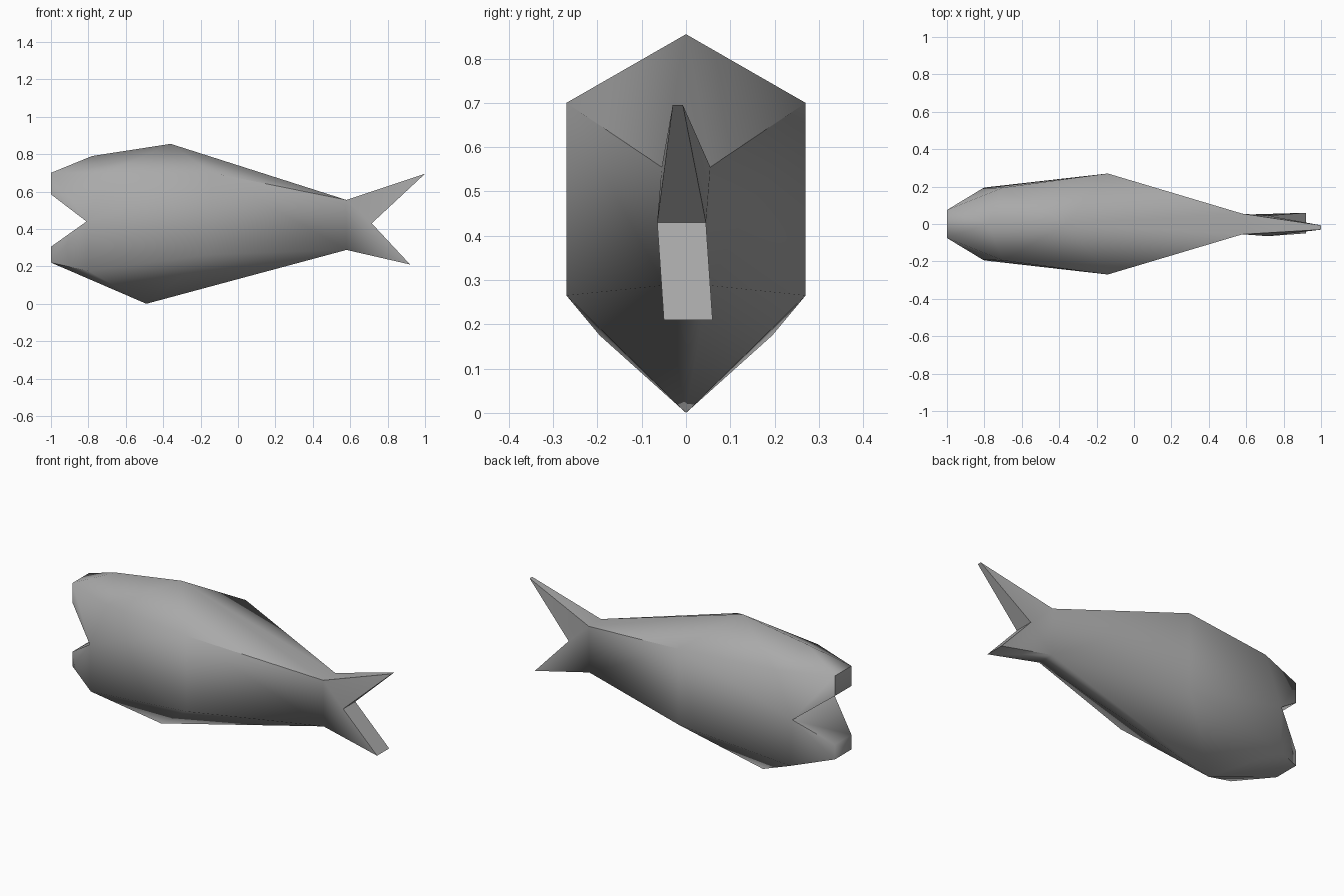
import bpy
import bmesh
from math import radians

default_cube = bpy.data.objects.get("Cube")
if default_cube:
    bpy.data.objects.remove(default_cube, do_unlink=True)

# One plain grey for the whole fish
grey = bpy.data.materials.new("plain_grey")
grey.use_nodes = True
grey.diffuse_color = (0.4, 0.4, 0.4, 1)
grey.node_tree.nodes["Principled BSDF"].inputs["Base Color"].default_value = grey.diffuse_color

bm = bmesh.new()
left, right = {}, {}


def paired(name, x, z, y_left, y_right=None):
    """Add one corner on each flank, mirrored unless both widths are given."""
    y_right = -y_left if y_right is None else y_right
    left[name] = bm.verts.new((x, y_left, z))
    right[name] = bm.verts.new((x, y_right, z))


def ridge(name, x, z):
    """Add a single corner on the centre line, shared by both flanks."""
    left[name] = right[name] = bm.verts.new((x, 0, z))


def flank(*names):
    """Add the same face on both flanks."""
    for side in (left, right):
        bm.faces.new([side[name] for name in names])


def bridge(*names):
    """Join the flanks with a strip running along the named corners."""
    for a, b in zip(names, names[1:]):
        corners = [left[a], left[b], right[b], right[a]]
        bm.faces.new(list(dict.fromkeys(corners)))


# Head: two blunt lips and an open mouth
paired("upper_lip_top", -1, 0.70, 0.075)
paired("upper_lip_edge", -1, 0.585, 0.075)
paired("mouth_corner", -0.81, 0.44, 0.19)
paired("lower_lip_edge", -1, 0.305, 0.075)
paired("lower_lip_base", -1, 0.22, 0.075)
paired("temple", -0.70, 0.70, 0.195)
paired("jaw", -0.80, 0.175, 0.195)
ridge("crown", -0.78, 0.79)

# Body: widest in the middle, with a back ridge and a keel
ridge("back", -0.36, 0.855)
ridge("keel", -0.49, 0)
paired("shoulder", -0.14, 0.70, 0.27)
paired("belly", -0.14, 0.265, 0.27)

# Tail: narrow root, forked fin with a slim upper tip
paired("root_top", 0.58, 0.555, 0.055)
paired("root_base", 0.58, 0.288, 0.05)
paired("fork", 0.715, 0.43, 0.045, -0.065)
paired("upper_tip", 1, 0.695, -0.007, -0.03)
paired("lower_tip", 0.92, 0.21, 0.06, -0.05)

# Head sides
flank("upper_lip_top", "upper_lip_edge", "mouth_corner", "temple")
flank("mouth_corner", "lower_lip_edge", "lower_lip_base", "jaw")
flank("upper_lip_top", "temple", "crown")
flank("lower_lip_base", "keel", "jaw")

# Body sides
flank("temple", "mouth_corner", "shoulder")
flank("mouth_corner", "belly", "shoulder")
flank("mouth_corner", "jaw", "belly")
flank("temple", "shoulder", "back", "crown")
flank("jaw", "keel", "belly")
flank("shoulder", "belly", "root_base", "root_top")
flank("shoulder", "root_top", "back")
flank("belly", "keel", "root_base")

# Tail sides
flank("root_top", "root_base", "fork")
flank("root_top", "fork", "upper_tip")
flank("root_base", "lower_tip", "fork")

# Closed rim: mouth, back, fork and underside
bridge("crown", "upper_lip_top", "upper_lip_edge", "mouth_corner",
       "lower_lip_edge", "lower_lip_base", "keel", "root_base",
       "lower_tip", "fork", "upper_tip", "root_top", "back")

bmesh.ops.recalc_face_normals(bm, faces=bm.faces)
mesh = bpy.data.meshes.new("fish_body")
bm.to_mesh(mesh)
bm.free()
mesh.materials.append(grey)
fish = bpy.data.objects.new("fish_body", mesh)
bpy.context.collection.objects.link(fish)

# Soft flanks, crisp rims
bpy.ops.object.select_all(action="DESELECT")
fish.select_set(True)
bpy.context.view_layer.objects.active = fish
bpy.ops.object.shade_smooth_by_angle(angle=radians(60))
